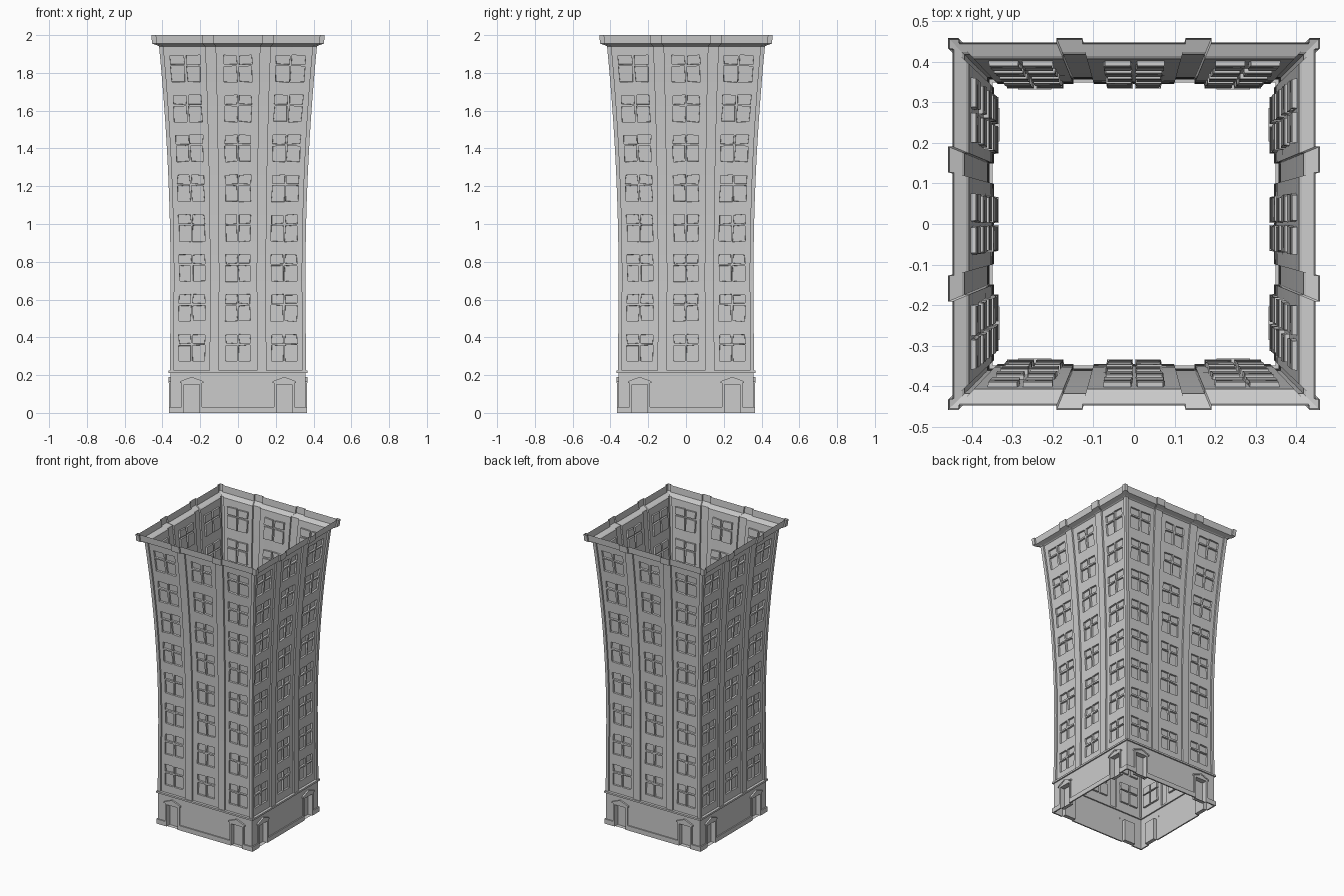
import bpy, bmesh, math, random
from mathutils import Matrix, Vector

if "Cube" in bpy.data.objects:
    bpy.data.objects.remove(bpy.data.objects["Cube"])

random.seed(4)


def finish(bm, name):
    """Repeat one front side around the tower and make the object."""
    src = bm.verts[:] + bm.edges[:] + bm.faces[:]
    for k in (1, 2, 3):
        new = bmesh.ops.duplicate(bm, geom=src)["geom"]
        bmesh.ops.rotate(bm, cent=(0, 0, 0), matrix=Matrix.Rotation(k * math.pi / 2, 3, 'Z'),
                         verts=[e for e in new if isinstance(e, bmesh.types.BMVert)])
    bmesh.ops.remove_doubles(bm, verts=bm.verts[:], dist=0.0002)
    me = bpy.data.meshes.new(name)
    bm.to_mesh(me)
    bm.free()
    ob = bpy.data.objects.new(name, me)
    bpy.context.collection.objects.link(ob)
    return ob


def sheet(name, half, levels, unit, is_hole, depth, jitter=0.0):
    """Front wall skin from a mirrored plan section and a height profile, with pockets."""
    plan = [(-u, d) for u, d in reversed(half)] + half
    bm = bmesh.new()
    rows = []
    for z, h in levels:
        row = []
        for u, d in plan:
            x, zz = u * h / unit, z
            if jitter and 0.3 < z < 1.91 and d > 0 and abs(u) not in (0.1, 0.15, 0.34):
                x += random.uniform(-jitter, jitter)
                zz += random.uniform(-jitter, jitter)
            row.append(bm.verts.new((x, d - h, zz)))
        rows.append(row)
    holes = []
    for i in range(len(rows) - 1):
        for j in range(len(plan) - 1):
            f = bm.faces.new((rows[i][j], rows[i][j + 1], rows[i + 1][j + 1], rows[i + 1][j]))
            u = abs(plan[j][0] + plan[j + 1][0]) / 2
            if is_hole(u, i):
                holes.append(f)
    bm.normal_update()
    bmesh.ops.inset_individual(bm, faces=holes, thickness=0.001, depth=-depth)
    return finish(bm, name)


def prisms(name, polys, front, back):
    """Flat front outlines given thickness, on all four sides."""
    bm = bmesh.new()
    for pts in polys:
        f = bm.faces.new([bm.verts.new((x, -front, z)) for x, z in pts])
        ext = bmesh.ops.extrude_face_region(bm, geom=[f], use_keep_orig=True)["geom"]
        bmesh.ops.translate(bm, vec=Vector((0, front - back, 0)),
                            verts=[e for e in ext if isinstance(e, bmesh.types.BMVert)])
    bmesh.ops.recalc_face_normals(bm, faces=bm.faces[:])
    return finish(bm, name)


def mirrored(pts):
    return [pts, [(-x, z) for x, z in reversed(pts)]]


def rect(x0, x1, z0, z1):
    return [(x0, z0), (x1, z0), (x1, z1), (x0, z1)]


# flaring tower profile
def half_width(z):
    if z < 0.7:
        return 0.357 + 0.006 * (0.7 - z)
    return 0.357 + 0.061 * ((z - 0.7) / 1.24) ** 2


# tower walls with pilasters, window panes and cornice
W = 0.011
half = [(0.005, W), (0.065, W), (0.10, W), (0.10, 0), (0.15, 0), (0.15, W), (0.177, W),
        (0.24, W), (0.25, W), (0.313, W), (0.34, W), (0.34, 0), (0.36, 0)]
zs = [0.22]
for r in range(8):
    c = 0.345 + 0.211 * r
    zs += [c - 0.07, c + 0.013, c + 0.023, c + 0.07]
zs.append(1.94)
levels = [(z, half_width(z)) for z in zs] + [(1.945, 0.425), (1.955, 0.455), (2.0, 0.459)]


def is_pane(u, i):
    cols = 0.005 < u < 0.065 or 0.177 < u < 0.24 or 0.25 < u < 0.313
    return cols and i < 32 and i % 4 in (1, 3)


sheet("tower_walls", half, levels, 0.36, is_pane, 0.012, jitter=0.003)

# ground floor with recessed doors
B = 0.358
sheet("ground_floor_walls", [(0.203, 0), (0.287, 0), (B, 0)],
      [(0, B), (0.15, B), (0.22, B)], B,
      lambda u, i: i == 0 and 0.203 < u < 0.287, 0.026)

# gabled door frames
prisms("door_frames", mirrored([
    (0.19, 0), (0.203, 0), (0.203, 0.15), (0.287, 0.15), (0.287, 0),
    (0.30, 0), (0.30, 0.165), (0.245, 0.187), (0.19, 0.165)]), 0.366, 0.357)

# door hoods
prisms("door_hoods", mirrored([
    (0.183, 0.157), (0.245, 0.181), (0.307, 0.157), (0.307, 0.167),
    (0.245, 0.191), (0.183, 0.167)]), 0.369, 0.357)

# plinth between the doors and at the corners
prisms("plinth", [rect(-0.19, 0.19, 0, 0.032)] + mirrored(rect(0.30, 0.366, 0, 0.032)),
       0.366, 0.357)

# ledge above the ground floor
prisms("ledge", [rect(-0.367, 0.367, 0.212, 0.224)], 0.367, 0.349)
